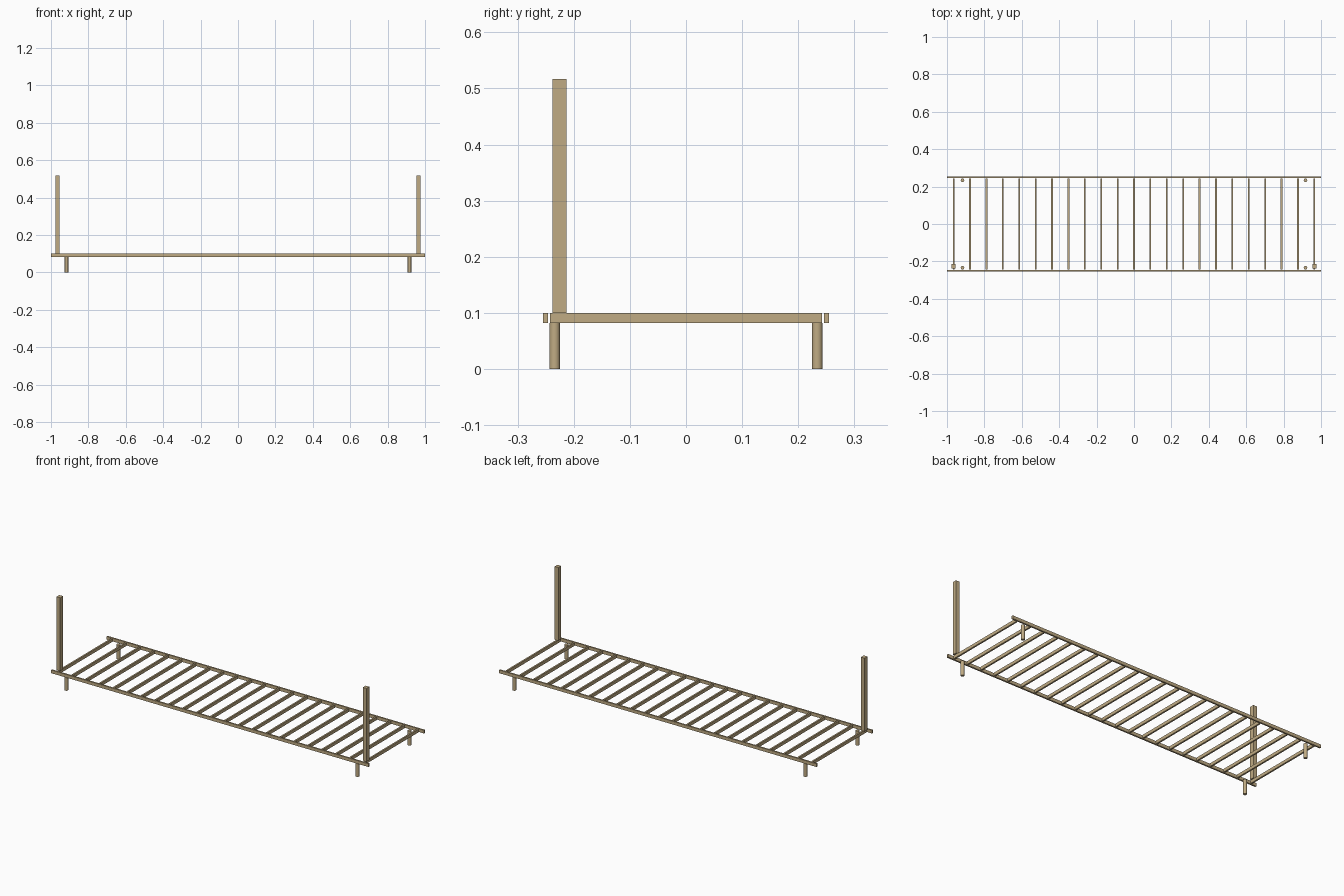
import bpy

cube = bpy.data.objects.get("Cube")
if cube:
    bpy.data.objects.remove(cube, do_unlink=True)

# Single timber colour
wood = bpy.data.materials.new("tan wood")
wood.use_nodes = True
colour = (0.53, 0.41, 0.23, 1.0)
wood.diffuse_color = colour
wood.node_tree.nodes["Principled BSDF"].inputs["Base Color"].default_value = colour


def finish(name):
    ob = bpy.context.object
    ob.name = name
    ob.data.materials.append(wood)
    return ob


def beam(name, centre, size):
    bpy.ops.mesh.primitive_cube_add(size=1, location=centre)
    ob = finish(name)
    ob.scale = size
    bpy.ops.object.transform_apply(location=False, rotation=False, scale=True)
    return ob


DECK_BOTTOM, DECK_TOP = 0.082, 0.10
DECK_MID = (DECK_BOTTOM + DECK_TOP) / 2
DECK_H = DECK_TOP - DECK_BOTTOM
THICK = 0.009
JOISTS = 23
END_X = 0.964
POST_TOP = 0.517

# Long outer rails
for side, y in (("front", -0.25), ("back", 0.25)):
    beam(f"{side}_rail", (0, y, DECK_MID), (2.0, THICK, DECK_H))

# Evenly spaced cross joists
for i in range(JOISTS):
    x = -END_X + 2 * END_X * i / (JOISTS - 1)
    beam(f"joist_{i + 1:02d}", (x, 0, DECK_MID), (THICK, 0.485, DECK_H))

# Upright posts on the front corners and round legs beneath
for side, s in (("right", -1), ("left", 1)):
    beam(f"{side}_post", (s * 0.965, -0.2255, (DECK_TOP + POST_TOP) / 2),
         (0.023, 0.025, POST_TOP - DECK_TOP))
    for end, y in (("front", -0.234), ("back", 0.234)):
        bpy.ops.mesh.primitive_cylinder_add(
            vertices=16, radius=0.0095, depth=DECK_BOTTOM,
            location=(s * 0.917, y, DECK_BOTTOM / 2))
        finish(f"{end}_{side}_leg")
        bpy.ops.object.shade_smooth_by_angle()
